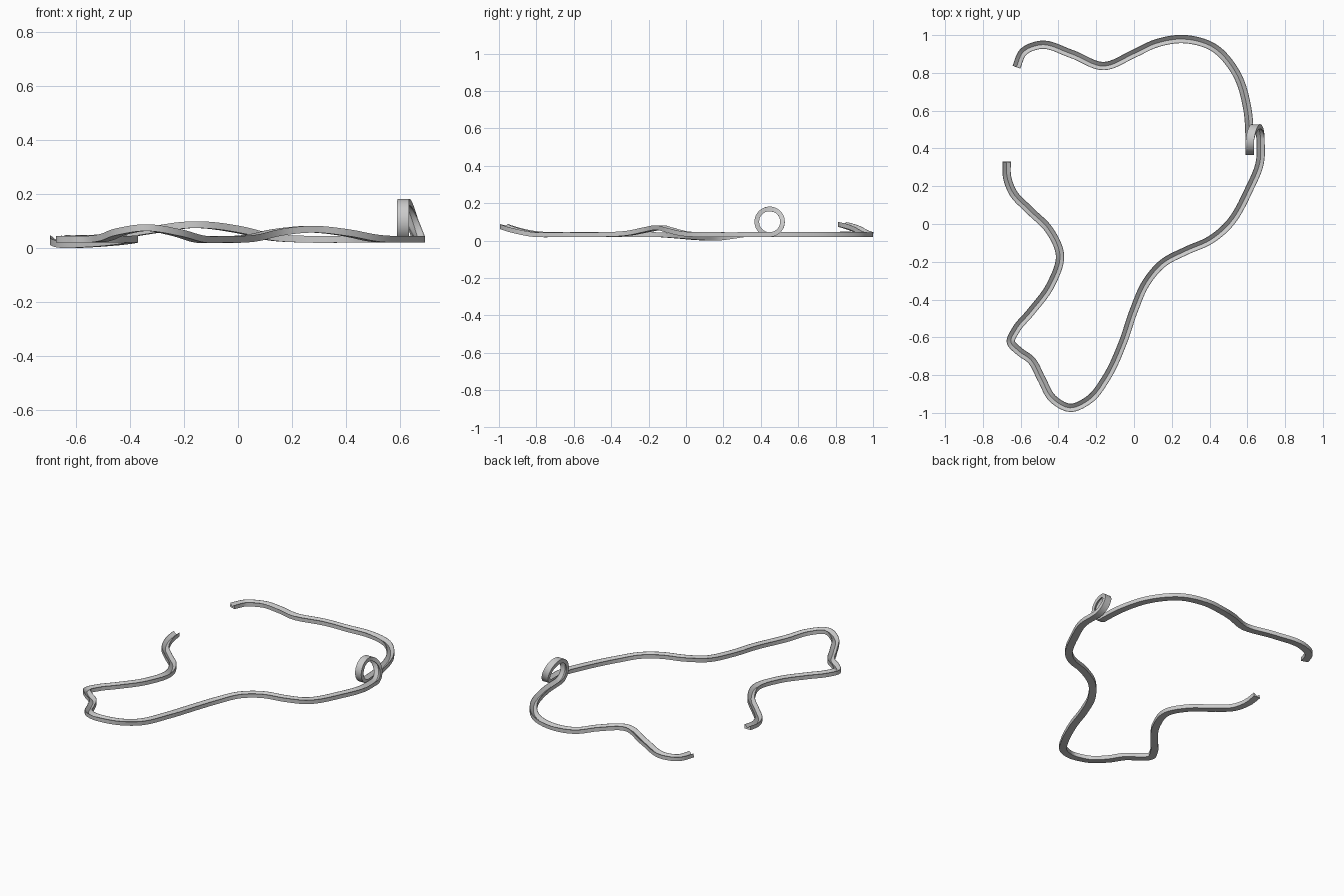
import bpy, bmesh, math
from mathutils import Vector

if "Cube" in bpy.data.objects:
    bpy.data.objects.remove(bpy.data.objects["Cube"])

# Path of the underside of the track: back run into the loop
RUN_IN = [(-.622, .83, .024), (-.585, .912, .022), (-.50, .948, .026), (-.33, .900, .052),
          (-.16, .836, .074), (0, .902, .056), (.12, .957, .028), (.26, .979, .02),
          (.42, .935, .02), (.54, .80, .02), (.60, .61, .02), (.612, .447, .02)]
# Path from the loop round the front to the open end
RUN_OUT = [(.67, .447, .02), (.667, .33, .02), (.61, .185, .02), (.49, -.015, .026),
           (.40, -.087, .044), (.28, -.140, .057), (.15, -.21, .046), (.065, -.31, .027),
           (0, -.455, .02), (-.06, -.63, .02), (-.15, -.82, .022), (-.235, -.928, .046),
           (-.34, -.973, .063), (-.43, -.925, .049), (-.49, -.82, .027), (-.545, -.72, .02),
           (-.61, -.672, .02), (-.652, -.625, .02), (-.625, -.56, .02), (-.55, -.47, .02),
           (-.44, -.32, .02), (-.392, -.165, .02), (-.45, -.03, .011), (-.55, .07, .003),
           (-.643, .17, .001), (-.672, .25, .010), (-.674, .33, .022)]
LOOP_R, LOOP_Y = .081, .447


def spline(pts, lead, tail, n=8):
    """Non-uniform Catmull-Rom curve through pts; lead and tail set the end directions."""
    p = [Vector(q) for q in pts]
    p = [p[0] + Vector(lead)] + p + [p[-1] + Vector(tail)]
    out = []
    for i in range(1, len(p) - 2):
        a, b, c, d = p[i - 1:i + 3]
        h0, h1, h2 = (b - a).length, (c - b).length, (d - c).length
        m1 = ((b - a) / h0 * h1 + (c - b) / h1 * h0) / (h0 + h1) * h1
        m2 = ((c - b) / h1 * h2 + (d - c) / h2 * h1) / (h1 + h2) * h1
        for k in range(n):
            t = k / n
            out.append(b * (2*t**3 - 3*t**2 + 1) + m1 * (t**3 - 2*t**2 + t)
                       + c * (3*t**2 - 2*t**3) + m2 * (t**3 - t**2))
    return out + [p[-2]]


# Vertical loop: straight on the way up, drifting sideways on the way down
loop = []
for k in range(1, 64):
    a = 2 * math.pi * k / 64
    s = max(0, (k - 28) / 36)
    loop.append(Vector((.612 + .058 * s * s * (3 - 2 * s),
                        LOOP_Y - LOOP_R * math.sin(a),
                        .02 + LOOP_R * (1 - math.cos(a)))))

run_in = spline(RUN_IN, (-.02, -.06, .002), (0, -.1, 0))
run_out = spline(RUN_OUT, (0, .1, 0), (0, .06, .01))
path = run_in + loop + run_out
in_loop = range(len(run_in) - 1, len(run_in) + len(loop) + 1)

# Channel cross-section: flat underside, V-shaped groove on top
profile = [(.022, 0), (.022, .025), (.020, .025), (0, .008),
           (-.020, .025), (-.022, .025), (-.022, 0)]

# Sweep the channel along the path
bm = bmesh.new()
rings = []
for i, p in enumerate(path):
    t = (path[min(i + 1, len(path) - 1)] - path[max(i - 1, 0)]).normalized()
    side = Vector((-1, 0, 0)) if i in in_loop else t.cross(Vector((0, 0, 1)))
    side = (side - t * side.dot(t)).normalized()
    up = side.cross(t)
    rings.append([bm.verts.new(p + side * x + up * z) for x, z in profile])
m = len(profile)
for r, q in zip(rings, rings[1:]):
    for j in range(m):
        bm.faces.new((r[j], r[(j + 1) % m], q[(j + 1) % m], q[j]))
bm.faces.new(rings[0])
bm.faces.new(rings[-1])
bmesh.ops.recalc_face_normals(bm, faces=bm.faces[:])

mesh = bpy.data.meshes.new("track")
bm.to_mesh(mesh)
bm.free()
track = bpy.data.objects.new("track", mesh)
bpy.context.collection.objects.link(track)
bpy.context.view_layer.objects.active = track
track.select_set(True)
bpy.ops.object.shade_smooth_by_angle(angle=math.radians(30))
